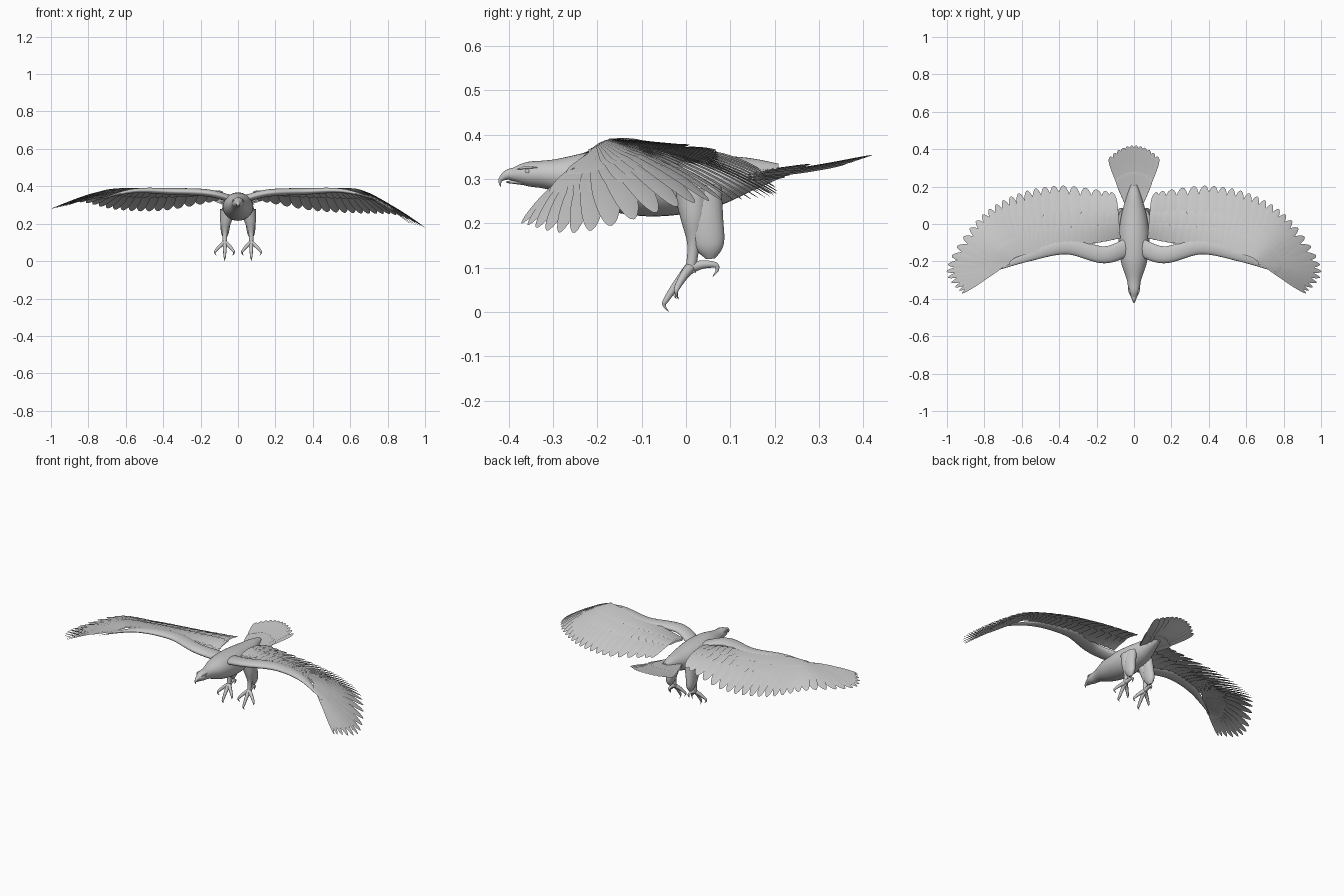
import bpy, bmesh, math
from mathutils import Vector

cube = bpy.data.objects.get("Cube")
if cube:
    bpy.data.objects.remove(cube, do_unlink=True)

X, Y, Z = Vector((1, 0, 0)), Vector((0, 1, 0)), Vector((0, 0, 1))
SIDES = (("left", 1), ("right", -1))

grey = bpy.data.materials.new("plain grey")
grey.use_nodes = True
colour = (0.57, 0.57, 0.57, 1)
grey.diffuse_color = colour
grey.node_tree.nodes["Principled BSDF"].inputs["Base Color"].default_value = colour


def finish(name, bm):
    mesh = bpy.data.meshes.new(name)
    bm.to_mesh(mesh)
    bm.free()
    mesh.materials.append(grey)
    obj = bpy.data.objects.new(name, mesh)
    bpy.context.collection.objects.link(obj)
    bpy.ops.object.select_all(action="DESELECT")
    obj.select_set(True)
    bpy.context.view_layer.objects.active = obj
    bpy.ops.object.shade_smooth_by_angle(angle=math.radians(50))


def spline(points, t):
    """Smooth curve through the points, t from 0 to 1."""
    last = len(points) - 1
    k = t * last
    i = min(int(k), last - 1)
    f = k - i
    a, b, c, d = (Vector(points[min(max(j, 0), last)]) for j in range(i - 1, i + 3))
    return (b * 2 + (c - a) * f + (a * 2 - b * 5 + c * 4 - d) * f ** 2
            + (b * 3 - a - c * 3 + d) * f ** 3) / 2


def loft(name, rows, flat=1.0, ref=X, steps=24, sides=20):
    """Skin along rows of x, y, z, radius; flat scales the radius across ref."""
    bm = bmesh.new()
    samples = [spline(rows, i / steps) for i in range(steps + 1)]
    path = [Vector(s[:3]) for s in samples]
    rings = []
    for i, sample in enumerate(samples):
        along = (path[min(i + 1, steps)] - path[max(i - 1, 0)]).normalized()
        side = (ref - along * ref.dot(along)).normalized()
        up = along.cross(side) * flat
        radius = max(sample[3], 0.0006)
        ring = []
        for j in range(sides):
            a = math.tau * j / sides
            ring.append(bm.verts.new(path[i] + (side * math.cos(a) + up * math.sin(a)) * radius))
        rings.append(ring)
    for r, q in zip(rings, rings[1:]):
        for j in range(sides):
            k = (j + 1) % sides
            bm.faces.new((r[j], r[k], q[k], q[j]))
    bm.faces.new(rings[0])
    bm.faces.new(rings[-1])
    bmesh.ops.recalc_face_normals(bm, faces=bm.faces)
    finish(name, bm)


def feather(bm, root, tip, across, half, bulge, reach, offset, twist, taper):
    """Thin arched blade with a raised shaft; it narrows to a round end past taper."""
    axis = (tip - root).normalized()
    across = (across - axis * across.dot(axis)).normalized()
    normal = across.cross(axis)
    if normal.z < 0:
        across, normal = -across, -normal
    across = (across + normal * twist).normalized()
    rows = []
    for i in range(12):
        u = math.sin(i / 11 * math.pi / 2)
        s = u * reach
        centre = root.lerp(tip, s) + Z * (bulge * 4 * s * (1 - s) + offset)
        width = half * min(1, 0.75 + 0.4 * u)
        if u > taper:
            width *= math.sqrt(max(0.01, 1 - ((u - taper) / (1 - taper)) ** 2))
        shaft = normal * width * 0.1
        rows.append([bm.verts.new(p) for p in (centre - across * width, centre + shaft,
                                               centre + across * width)])
    for r, q in zip(rows, rows[1:]):
        for j in (0, 1):
            bm.faces.new((r[j], r[j + 1], q[j + 1], q[j]))


# Body with neck and head
loft("body", [(0, -0.4, 0.309, 0.011), (0, -0.36, 0.311, 0.029), (0, -0.3, 0.309, 0.038),
              (0, -0.2, 0.3, 0.07), (0, -0.08, 0.291, 0.082), (0, 0.04, 0.294, 0.069),
              (0, 0.14, 0.31, 0.042), (0, 0.21, 0.318, 0.018)],
     flat=0.92, steps=44, sides=32)

# Hooked beak and lower jaw
loft("upper_beak", [(0, -0.375, 0.31, 0.016), (0, -0.4, 0.31, 0.012),
                    (0, -0.418, 0.298, 0.005), (0, -0.418, 0.283, 0.001)])
loft("lower_beak", [(0, -0.365, 0.293, 0.014), (0, -0.405, 0.293, 0.004)], flat=0.5)

# Eyes under brow ridges
for label, s in SIDES:
    bm = bmesh.new()
    bmesh.ops.create_uvsphere(bm, u_segments=16, v_segments=10, radius=0.006)
    bmesh.ops.translate(bm, verts=bm.verts, vec=(s * 0.025, -0.357, 0.317))
    finish(label + "_eye", bm)
    loft(label + "_brow", [(s * 0.016, -0.38, 0.322, 0.002), (s * 0.025, -0.36, 0.326, 0.005),
                           (s * 0.027, -0.335, 0.326, 0.002)], flat=0.7, steps=10, sides=10)

# Wing lines: the arm, where the feathers start on it, and where they end
ARM = [(0.03, -0.12, 0.33), (0.16, -0.165, 0.364), (0.36, -0.122, 0.373),
       (0.57, -0.175, 0.374), (0.77, -0.26, 0.32)]
ROOTS = [(0.09, -0.08, 0.35), (0.36, -0.13, 0.375), (0.56, -0.16, 0.38),
         (0.64, -0.18, 0.375), (0.67, -0.2, 0.36), (0.69, -0.21, 0.35)]
TIPS = [(0.12, 0.17, 0.32), (0.4, 0.205, 0.27), (0.65, 0.15, 0.255),
        (0.85, 0.01, 0.245), (1, -0.24, 0.18), (0.92, -0.37, 0.2)]
RIGHT_TIP_HEIGHTS = (0.32, 0.27, 0.275, 0.315, 0.28, 0.295)
LAYERS = {"flight_feathers": (28, 1, 0), "long_coverts": (34, 0.6, 0.006),
          "short_coverts": (44, 0.35, 0.012), "under_coverts": (34, 0.5, -0.007)}

# Wings, with the right hand spread flatter and higher than the left
for label, s in SIDES:
    heights = [p[2] for p in TIPS] if s > 0 else RIGHT_TIP_HEIGHTS
    loft(label + "_wing_arm",
         [(s * x, y, z, 0.046 * (1 - (i / 4) ** 3)) for i, (x, y, z) in enumerate(ARM)],
         flat=0.43, ref=Y, steps=40)
    roots = [(s * x, y, z) for x, y, z in ROOTS]
    tips = [(s * p[0], p[1], z) for p, z in zip(TIPS, heights)]
    for part, (count, reach, offset) in LAYERS.items():
        bm = bmesh.new()
        step = 1 / (count - 1)
        for i in range(count):
            t = i * step
            lo, hi = max(t - step, 0), min(t + step, 1)
            a, b = (spline(roots, k).lerp(spline(tips, k), reach) for k in (lo, hi))
            half = (b - a).length * step / (hi - lo) * 0.66
            feather(bm, spline(roots, t), spline(tips, t), b - a, min(max(half, 0.014), 0.034),
                    0.028 * (1 - 0.7 * t), reach, offset * (1 - t / 2), 0.15 * s,
                    0.75 - 0.3 * t * reach)
        finish(label + "_" + part, bm)

# Tail fan with shorter rows above and below
for part, count, reach, offset in (("tail_feathers", 12, 1, 0), ("tail_coverts", 10, 0.55, 0.006),
                                   ("under_tail_coverts", 9, 0.45, -0.006)):
    bm = bmesh.new()
    for i in range(count):
        e = 2 * i / (count - 1) - 1
        root = Vector((0.035 * e, 0.11, 0.308 - 0.006 * e * e))
        tip = Vector((0.128 * e, 0.42 - 0.06 * e * e, 0.354 - 0.02 * e * e))
        feather(bm, root, tip, X, 0.02, -0.006, reach, offset, 0.12, 0.8)
    finish(part, bm)

# Legs, their trailing feathers, and toes that end in curled claws
TOE_ENDS = {"middle": (0.071, -0.045, 0.027), "inner": (0.025, -0.025, 0.055),
            "outer": (0.12, -0.02, 0.055), "hind": (0.067, 0.066, 0.106)}
for label, s in SIDES:
    loft(label + "_leg", [(s * 0.055, 0.015, 0.27, 0.042), (s * 0.066, 0.018, 0.21, 0.03),
                          (s * 0.07, 0.017, 0.15, 0.014), (s * 0.07, 0.01, 0.09, 0.012)])
    loft(label + "_leg_feathers", [(s * 0.055, 0.03, 0.28, 0.05), (s * 0.066, 0.04, 0.21, 0.044),
                                   (s * 0.07, 0.052, 0.15, 0.034), (s * 0.07, 0.055, 0.12, 0.01)],
         flat=0.6, ref=Y)
    ankle = Vector((s * 0.07, 0.01, 0.1))
    for toe, (x, y, z) in TOE_ENDS.items():
        end = Vector((s * x, y, z))
        ahead = end - ankle
        ahead.z = 0
        ahead.normalize()
        path = (ankle, ankle.lerp(end, 0.5) + Z * 0.004, end,
                end + ahead * 0.004 - Z * 0.012, end - ahead * 0.006 - Z * 0.026)
        loft(label + "_" + toe + "_toe", [(*p, 0.013 - 0.0031 * i) for i, p in enumerate(path)],
             ref=Y if toe in ("inner", "outer") else X, steps=18, sides=10)
